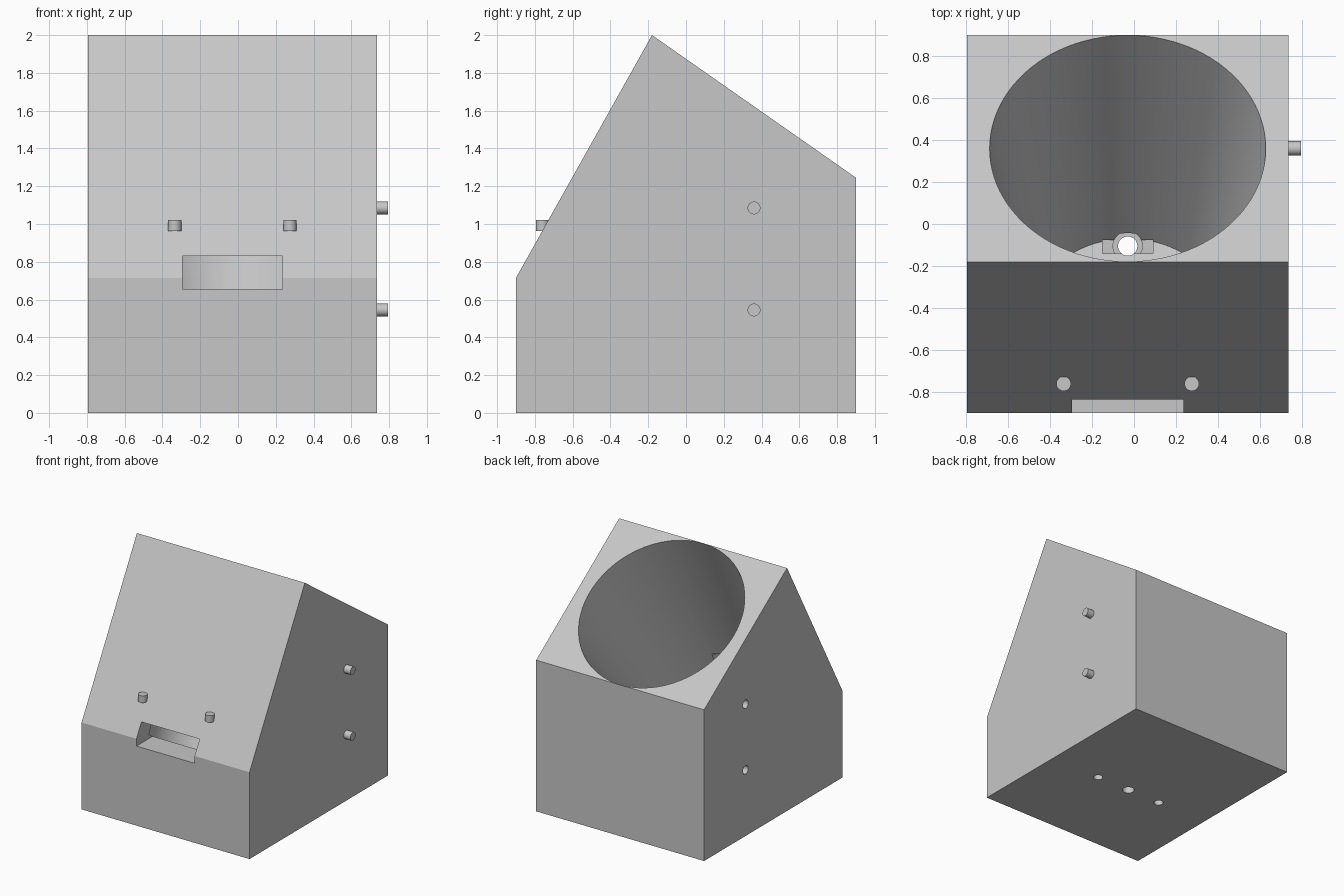
import bpy, bmesh
from mathutils import Vector

cube = bpy.data.objects.get("Cube")
if cube:
    bpy.data.objects.remove(cube, do_unlink=True)

grey = bpy.data.materials.new("light_grey")
grey.use_nodes = True
colour = (0.57, 0.57, 0.57, 1)
grey.diffuse_color = colour
grey.node_tree.nodes["Principled BSDF"].inputs["Base Color"].default_value = colour

X_MID, HALF_W = -0.03, 0.765


def finish(name, bm):
    bmesh.ops.recalc_face_normals(bm, faces=bm.faces)
    mesh = bpy.data.meshes.new(name)
    bm.to_mesh(mesh)
    bm.free()
    obj = bpy.data.objects.new(name, mesh)
    obj.data.materials.append(grey)
    bpy.context.collection.objects.link(obj)
    return obj


def smooth(obj):
    bpy.ops.object.select_all(action='DESELECT')
    obj.select_set(True)
    bpy.context.view_layer.objects.active = obj
    bpy.ops.object.shade_smooth_by_angle(angle=0.5)


def rod(name, start, end, r1, r2=None, sides=32):
    """Cylinder or cone between two points."""
    start, end = Vector(start), Vector(end)
    axis = end - start
    bm = bmesh.new()
    bmesh.ops.create_cone(bm, cap_ends=True, segments=sides, radius1=r1,
                          radius2=r1 if r2 is None else r2, depth=axis.length)
    bm.transform(axis.to_track_quat('Z', 'Y').to_matrix().to_4x4())
    bmesh.ops.translate(bm, verts=bm.verts, vec=(start + end) / 2)
    return finish(name, bm)


def box(name, low, high):
    low, high = Vector(low), Vector(high)
    bm = bmesh.new()
    bmesh.ops.create_cube(bm, size=1)
    bmesh.ops.scale(bm, verts=bm.verts, vec=high - low)
    bmesh.ops.translate(bm, verts=bm.verts, vec=(low + high) / 2)
    return finish(name, bm)


# Housing: side profile (y, z) extruded across the width
profile = [(-0.9, 0), (0.9, 0), (0.9, 1.245), (-0.18, 2), (-0.9, 0.715)]
bm = bmesh.new()
face = bm.faces.new([bm.verts.new((X_MID - HALF_W, y, z)) for y, z in profile])
ext = bmesh.ops.extrude_face_region(bm, geom=[face])
bmesh.ops.translate(bm, vec=(2 * HALF_W, 0, 0),
                    verts=[g for g in ext["geom"] if isinstance(g, bmesh.types.BMVert)])
housing = finish("housing", bm)

# Tapered hopper bore, square to the sloping top
mouth = Vector((X_MID, 0.36, 1.6225))
inward = Vector((0, -0.573, -0.82)).normalized()
depth, r_top, r_floor = 1.394, 0.657, 0.45
lead = 0.1
flare = r_top + (r_top - r_floor) / depth * lead
cutters = [rod("bore_cutter", mouth - inward * lead, mouth + inward * depth,
               flare, r_floor, 96)]

# Front slot opening into the hopper
cutters.append(box("slot_cutter", (X_MID - 0.265, -1, 0.655), (X_MID + 0.265, -0.6, 0.83)))

# Drain pocket, counterbore and through hole in the hopper floor
HOLE_Y = -0.105
cutters.append(box("pocket_cutter", (X_MID - 0.12, -0.14, 0.2), (X_MID + 0.12, -0.075, 0.3)))
cutters.append(rod("counterbore_cutter", (X_MID, HOLE_Y, 0.15), (X_MID, HOLE_Y, 0.25), 0.07))
cutters.append(rod("drain_cutter", (X_MID, HOLE_Y, -0.1), (X_MID, HOLE_Y, 0.3), 0.046))

# Blind mounting holes underneath
for side in (-1, 1):
    x = X_MID + side * 0.305
    cutters.append(rod("mount_cutter", (x, HOLE_Y, -0.1), (x, HOLE_Y, 0.1), 0.036))

# Connecting sockets on one side, matching pegs on the other
for label, z in (("lower", 0.545), ("upper", 1.085)):
    left = X_MID - HALF_W
    cutters.append(rod("socket_cutter", (left - 0.1, 0.36, z), (left + 0.065, 0.36, z), 0.035))
    right = X_MID + HALF_W
    smooth(rod(label + "_side_peg", (right - 0.02, 0.36, z), (right + 0.06, 0.36, z), 0.034))

for cutter in cutters:
    cutter.hide_render = True
    mod = housing.modifiers.new(cutter.name, 'BOOLEAN')
    mod.operation = 'DIFFERENCE'
    mod.solver = 'EXACT'
    mod.object = cutter

# Bake the cuts, then drop the cutters
graph = bpy.context.evaluated_depsgraph_get()
baked = bpy.data.meshes.new_from_object(housing.evaluated_get(graph))
housing.modifiers.clear()
housing.data = baked
for cutter in cutters:
    bpy.data.objects.remove(cutter, do_unlink=True)
smooth(housing)

# Upright pegs on the sloping front
for label, side in (("right", -1), ("left", 1)):
    x = X_MID + side * 0.305
    smooth(rod(label + "_front_peg", (x, -0.76, 0.963), (x, -0.76, 1.02), 0.035))
